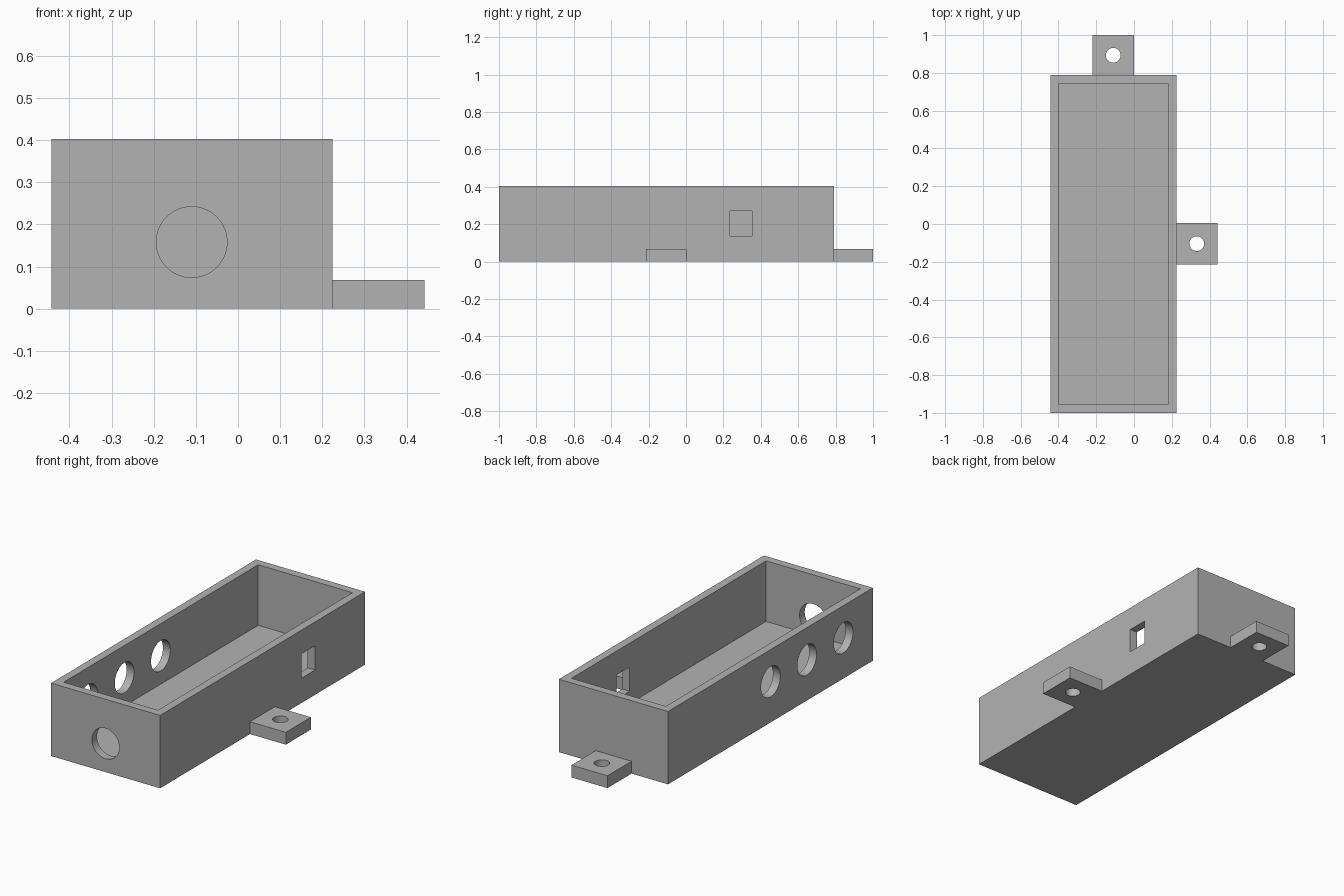
import bpy
from math import pi
from mathutils import Vector

cube = bpy.data.objects.get("Cube")
if cube:
    bpy.data.objects.remove(cube, do_unlink=True)

grey = bpy.data.materials.new("grey plastic")
grey.use_nodes = True
colour = (0.45, 0.45, 0.45, 1)
grey.diffuse_color = colour
grey.node_tree.nodes["Principled BSDF"].inputs["Base Color"].default_value = colour


def box(name, low, high):
    low, high = Vector(low), Vector(high)
    bpy.ops.mesh.primitive_cube_add(size=1, location=(low + high) / 2)
    ob = bpy.context.object
    ob.name = name
    ob.scale = high - low
    bpy.ops.object.transform_apply(location=False, rotation=False, scale=True)
    ob.data.materials.append(grey)
    return ob


def drill(name, centre, radius, axis, depth=0.2):
    turn = {"x": (0, pi / 2, 0), "y": (pi / 2, 0, 0), "z": (0, 0, 0)}[axis]
    bpy.ops.mesh.primitive_cylinder_add(vertices=64, radius=radius, depth=depth,
                                        location=centre, rotation=turn)
    ob = bpy.context.object
    ob.name = name
    ob.data.materials.append(grey)
    return ob


def combine(target, tool, operation):
    mod = target.modifiers.new(tool.name, "BOOLEAN")
    mod.operation = operation
    mod.solver = "EXACT"
    mod.object = tool
    bpy.context.view_layer.objects.active = target
    bpy.ops.object.modifier_apply(modifier=mod.name)
    bpy.data.objects.remove(tool, do_unlink=True)


# Outer block and overall sizes
left, right, front, back = -0.443, 0.224, -1.0, 0.79
height, wall, floor = 0.403, 0.045, 0.068
tray = box("open_tray", (left, front, 0), (right, back, height))

# Mounting tabs, sunk slightly into the walls so they fuse
combine(tray, box("back_tab", (-0.22, back - 0.02, 0), (0, 1, floor)), "UNION")
combine(tray, box("side_tab", (right - 0.02, -0.215, 0), (0.443, 0.004, floor)), "UNION")

# Cavity, open at the top
combine(tray, box("cavity", (left + wall, front + wall, floor),
                  (right - wall, back - wall, height + 0.1)), "DIFFERENCE")

# Screw holes in the tabs
for centre in ((-0.11, 0.893, 0.03), (0.332, -0.104, 0.03)):
    combine(tray, drill("screw_hole", centre, 0.039, "z"), "DIFFERENCE")

# Round openings: one in the front wall, three in the long wall
combine(tray, drill("front_hole", (-0.11, front, 0.158), 0.084, "y"), "DIFFERENCE")
for y in (-0.742, -0.424, -0.107):
    combine(tray, drill("side_hole", (left, y, 0.225), 0.084, "x"), "DIFFERENCE")

# Small rectangular slot in the opposite long wall
combine(tray, box("slot", (right - 0.1, 0.236, 0.137), (right + 0.1, 0.353, 0.271)), "DIFFERENCE")

bpy.ops.object.select_all(action="DESELECT")
tray.select_set(True)
bpy.context.view_layer.objects.active = tray
bpy.ops.object.shade_smooth_by_angle()
